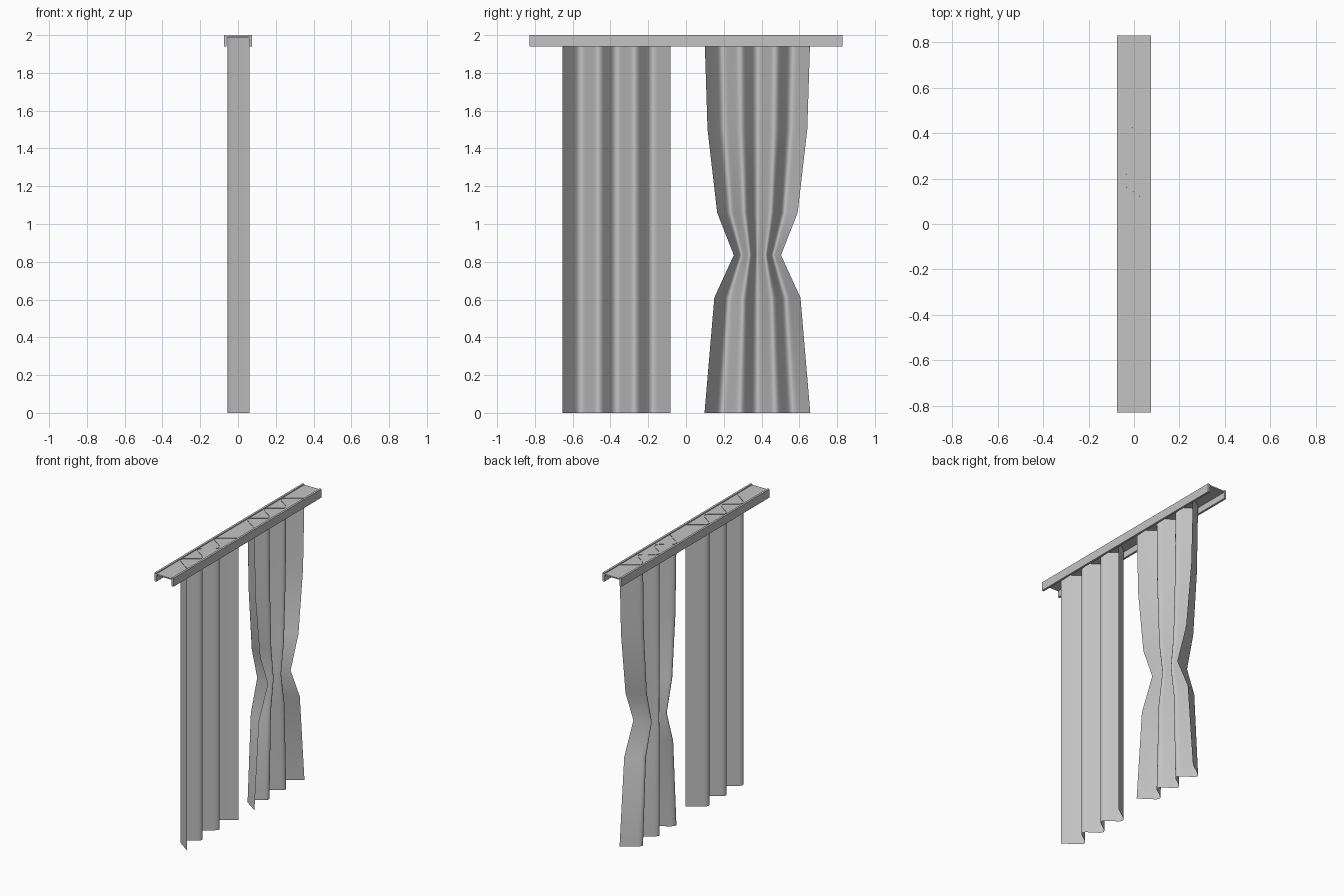
import bpy
import bmesh
from mathutils import Vector

cube = bpy.data.objects.get("Cube")
if cube:
    bpy.data.objects.remove(cube, do_unlink=True)

grey = bpy.data.materials.new("plain grey")
grey.use_nodes = True
colour = (0.55, 0.55, 0.55, 1)
grey.diffuse_color = colour
grey.node_tree.nodes["Principled BSDF"].inputs["Base Color"].default_value = colour


def finish(name, bm):
    mesh = bpy.data.meshes.new(name)
    bm.to_mesh(mesh)
    bm.free()
    mesh.materials.append(grey)
    obj = bpy.data.objects.new(name, mesh)
    bpy.context.collection.objects.link(obj)
    return obj


def rail(name, outline, half_length):
    """Extrude a closed x-z outline along y."""
    bm = bmesh.new()
    face = bm.faces.new([bm.verts.new((x, -half_length, z)) for x, z in outline])
    made = bmesh.ops.extrude_face_region(bm, geom=[face])["geom"]
    moved = [v for v in made if isinstance(v, bmesh.types.BMVert)]
    bmesh.ops.translate(bm, verts=moved, vec=(0, 2 * half_length, 0))
    bmesh.ops.recalc_face_normals(bm, faces=bm.faces)
    return finish(name, bm)


def pleats(half_width, steps=6):
    """Zigzag fold line with rounded tips, centred on y = 0."""
    xs = [0.06, -0.075, 0.064, -0.075, 0.064, -0.075, 0.06]
    last = len(xs) - 1
    zigzag = [Vector((x, half_width * (2 * i / last - 1))) for i, x in enumerate(xs)]
    line = [zigzag[0]]
    for before, tip, after in zip(zigzag, zigzag[1:], zigzag[2:]):
        a, b = tip.lerp(before, 0.3), tip.lerp(after, 0.3)
        for s in range(steps + 1):
            t = s / steps
            line.append(a.lerp(tip, t).lerp(tip.lerp(b, t), t))
    return line + [zigzag[-1]]


def curtain(name, centre, levels):
    """Loft the fold line through (height, half width) levels."""
    bm = bmesh.new()
    rows = [[bm.verts.new((p.x, centre + p.y, z)) for p in pleats(half)]
            for z, half in levels]
    for low, high in zip(rows, rows[1:]):
        for i in range(len(low) - 1):
            bm.faces.new((low[i], low[i + 1], high[i + 1], high[i]))
    obj = finish(name, bm)
    obj.data.shade_smooth()
    return obj


# Channel rail with a slightly sunken top between its two lips
half_section = [(0.06, 2.0), (0.075, 2.0), (0.075, 1.94), (0.06, 1.94), (0.06, 1.985)]
top = [(0.06, 1.994)]
right_side = top + half_section
left_side = [(-x, z) for x, z in reversed(right_side)]
rail("curtain_rail", right_side + left_side, 0.828)

# Straight hanging curtain and the one gathered at its waist
TOP = 1.997
curtain("straight_curtain", -0.368, [(0, 0.286), (TOP, 0.286)])
curtain("gathered_curtain", 0.378,
        [(0, 0.28), (0.61, 0.228), (0.835, 0.125), (1.06, 0.213),
         (1.5, 0.264), (TOP, 0.28)])
